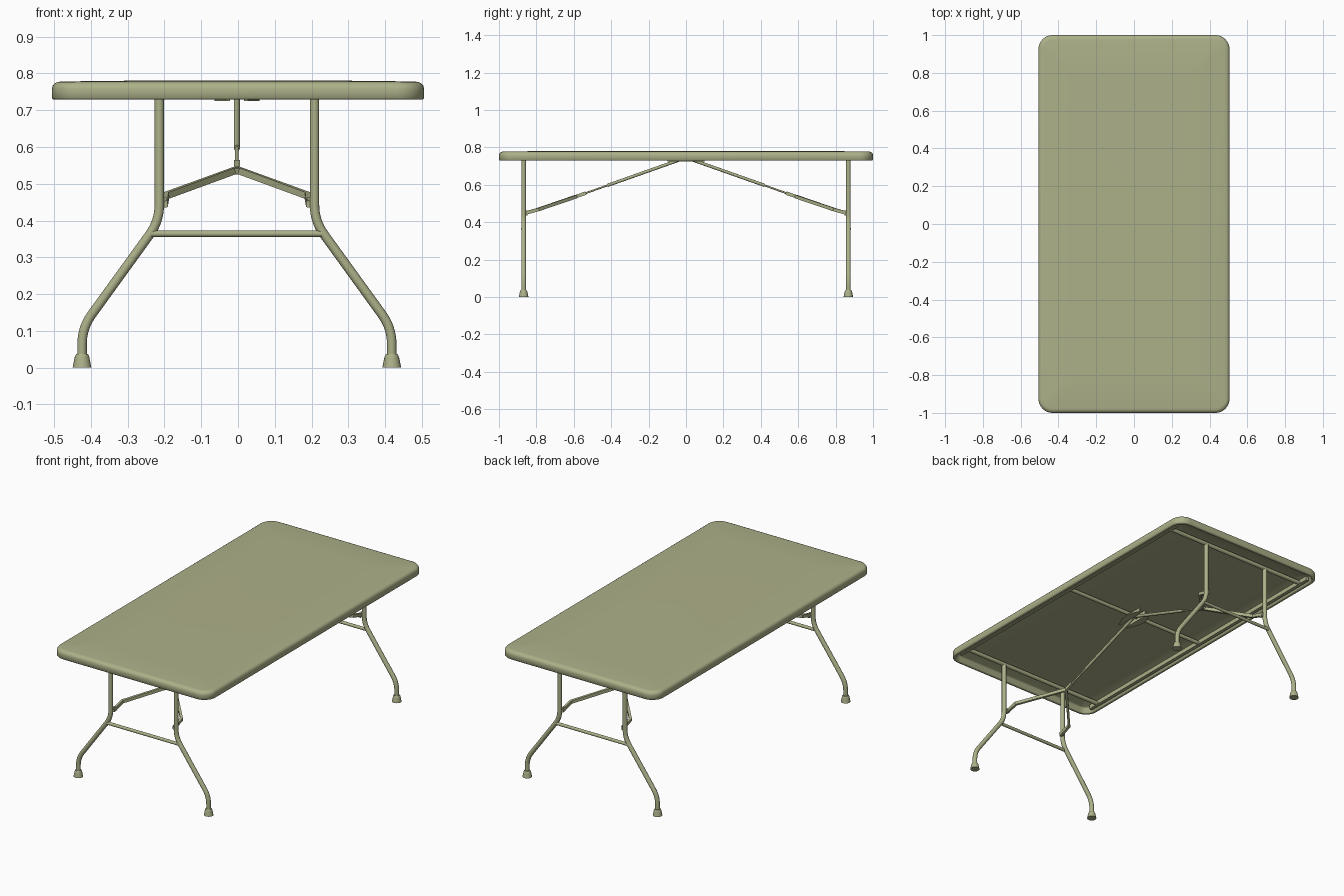
import bpy, bmesh, math
from mathutils import Vector, Matrix

if "Cube" in bpy.data.objects:
    bpy.data.objects.remove(bpy.data.objects["Cube"])

CX = -0.003          # frame centre line
mat = bpy.data.materials.new("khaki")
mat.diffuse_color = (0.42, 0.44, 0.25, 1)
mat.use_nodes = True
mat.node_tree.nodes["Principled BSDF"].inputs["Base Color"].default_value = mat.diffuse_color


def finish(name, bm, smooth=35):
    bmesh.ops.recalc_face_normals(bm, faces=bm.faces)
    me = bpy.data.meshes.new(name)
    bm.to_mesh(me)
    bm.free()
    ob = bpy.data.objects.new(name, me)
    bpy.context.collection.objects.link(ob)
    me.materials.append(mat)
    bpy.ops.object.select_all(action='DESELECT')
    bpy.context.view_layer.objects.active = ob
    ob.select_set(True)
    if smooth:
        bpy.ops.object.shade_smooth_by_angle(angle=math.radians(smooth))
    return ob


def fillet(pts, r, n=8):
    """Round the inner corners of a polyline."""
    pts = [Vector(p) for p in pts]
    out = [pts[0]]
    for a, b, c in zip(pts, pts[1:], pts[2:]):
        p, q = b + (a - b).normalized() * r, b + (c - b).normalized() * r
        for i in range(n + 1):
            t = i / n
            out.append(p * (1 - t) ** 2 + b * 2 * t * (1 - t) + q * t * t)
    return out + [pts[-1]]


def sweep(name, path, w, h=None, sides=16):
    """Round tube of radius w, or a rectangular bar of half sizes w, h."""
    path = [Vector(p) for p in path]
    if h:
        prof = [(w, h), (-w, h), (-w, -h), (w, -h)]
    else:
        prof = [(w * math.cos(2 * math.pi * i / sides),
                 w * math.sin(2 * math.pi * i / sides)) for i in range(sides)]
    bm = bmesh.new()
    rings = []
    for i, p in enumerate(path):
        d0 = (p - path[i - 1]).normalized() if i else None
        d1 = (path[i + 1] - p).normalized() if i < len(path) - 1 else None
        d = ((d0 or d1) + (d1 or d0)).normalized()
        up = Vector((0, 0, 1)) if abs((path[-1] - path[0]).normalized().z) < 0.8 else Vector((0, 1, 0))
        s = d.cross(up).normalized()
        u = s.cross(d)
        k = 1 / max(0.5, d.dot(d0 or d1))
        rings.append([bm.verts.new(p + s * a * k + u * b) for a, b in prof])
    n = len(prof)
    for r0, r1 in zip(rings, rings[1:]):
        for j in range(n):
            bm.faces.new((r0[j], r0[(j + 1) % n], r1[(j + 1) % n], r1[j]))
    bm.faces.new(rings[0])
    bm.faces.new(rings[-1])
    return finish(name, bm)


def box(name, c, size):
    bm = bmesh.new()
    bmesh.ops.create_cube(bm, size=1, matrix=Matrix.Translation(c) @ Matrix.Diagonal((*size, 1)))
    return finish(name, bm, 0)


# table top: hollow shell lofted from rounded rectangles (inset, z)
def top_loop(inset, z, n=8):
    r = max(0.075 - inset, 0.02)
    hx, hy = 0.506 - inset - r, 1.0 - inset - r
    pts = []
    for k, (sx, sy) in enumerate([(1, 1), (-1, 1), (-1, -1), (1, -1)]):
        for i in range(n + 1):
            a = math.pi / 2 * (k + i / n)
            pts.append((sx * hx + r * math.cos(a), sy * hy + r * math.sin(a), z))
    return pts


bm = bmesh.new()
profile = [(0.16, 0.764), (0.03, 0.764), (0.022, 0.758), (0.02, 0.732), (0.016, 0.729),
           (0.004, 0.729), (0, 0.733), (0, 0.758), (0.002, 0.766), (0.007, 0.7725),
           (0.015, 0.7765), (0.026, 0.778), (0.2, 0.780)]
loops = [[bm.verts.new(p) for p in top_loop(*s)] for s in profile]
for l0, l1 in zip(loops, loops[1:]):
    for j in range(len(l0)):
        k = (j + 1) % len(l0)
        bm.faces.new((l0[j], l0[k], l1[k], l1[j]))
bm.faces.new(loops[0])
bm.faces.new(loops[-1])
finish("table_top", bm, 50)

# under-top frame: side rails, end axles and middle bar
for s in (-1, 1):
    sweep("side_rail", [(s * 0.468, -0.93, 0.748), (s * 0.468, 0.93, 0.748)], 0.01, 0.012)
    sweep("end_axle", [(-0.475, s * 0.868, 0.746), (0.475, s * 0.868, 0.746)], 0.012)
sweep("middle_bar", [(-0.475, 0, 0.748), (0.475, 0, 0.748)], 0.011)

# centre bracket: cheeks with tapered flanges
for s in (-1, 1):
    box("bracket_cheek", (CX + s * 0.021, 0, 0.744), (0.004, 0.14, 0.036))
    bm = bmesh.new()
    outline = [(0.019, -0.10), (0.03, -0.10), (0.061, -0.025), (0.061, 0.025), (0.03, 0.10), (0.019, 0.10)]
    f = bm.faces.new([bm.verts.new((CX + s * x, y, 0.725)) for x, y in outline])
    ext = bmesh.ops.extrude_face_region(bm, geom=[f])
    bmesh.ops.translate(bm, vec=(0, 0, 0.005), verts=[v for v in ext["geom"] if isinstance(v, bmesh.types.BMVert)])
    finish("bracket_flange", bm, 0)

# leg sets at both ends
for e in (-1, 1):
    y = e * 0.868
    for s in (-1, 1):
        # bent leg tube
        sweep("leg", fillet([(CX + s * 0.211, y, 0.75), (CX + s * 0.211, y, 0.398),
                             (CX + s * 0.421, y, 0.108), (CX + s * 0.421, y, 0.02)], 0.045), 0.0128)
        # rubber foot
        bm = bmesh.new()
        for z0, z1, r0, r1 in ((0, 0.03, 0.0255, 0.0195), (0.03, 0.037, 0.0195, 0.016)):
            bmesh.ops.create_cone(bm, cap_ends=True, segments=20, radius1=r0, radius2=r1, depth=z1 - z0,
                                  matrix=Matrix.Translation((CX + s * 0.421, y, (z0 + z1) / 2)))
        finish("foot", bm)
        # forked arm of the folding brace
        sweep("brace_arm", [(CX, e * 0.585, 0.538), (CX + s * 0.192, e * 0.79, 0.468),
                            (CX + s * 0.195, e * 0.868, 0.446)], 0.007, 0.009)
        box("brace_clip", (CX + s * 0.196, e * 0.858, 0.449), (0.012, 0.022, 0.026))
    # spreader between legs
    sweep("leg_spreader", [(CX - 0.232, e * 0.873, 0.364), (CX + 0.232, e * 0.873, 0.364)], 0.009)
    # centre rod: hinge, thin neck and thicker sleeve
    sweep("brace_hinge", [(CX, e * 0.60, 0.533), (CX, e * 0.535, 0.556)], 0.008, 0.009)
    sweep("brace_rod", [(CX, e * 0.56, 0.547), (CX, e * 0.40, 0.604)], 0.005)
    sweep("brace_sleeve", [(CX, e * 0.42, 0.597), (CX, e * 0.015, 0.74)], 0.0085)
